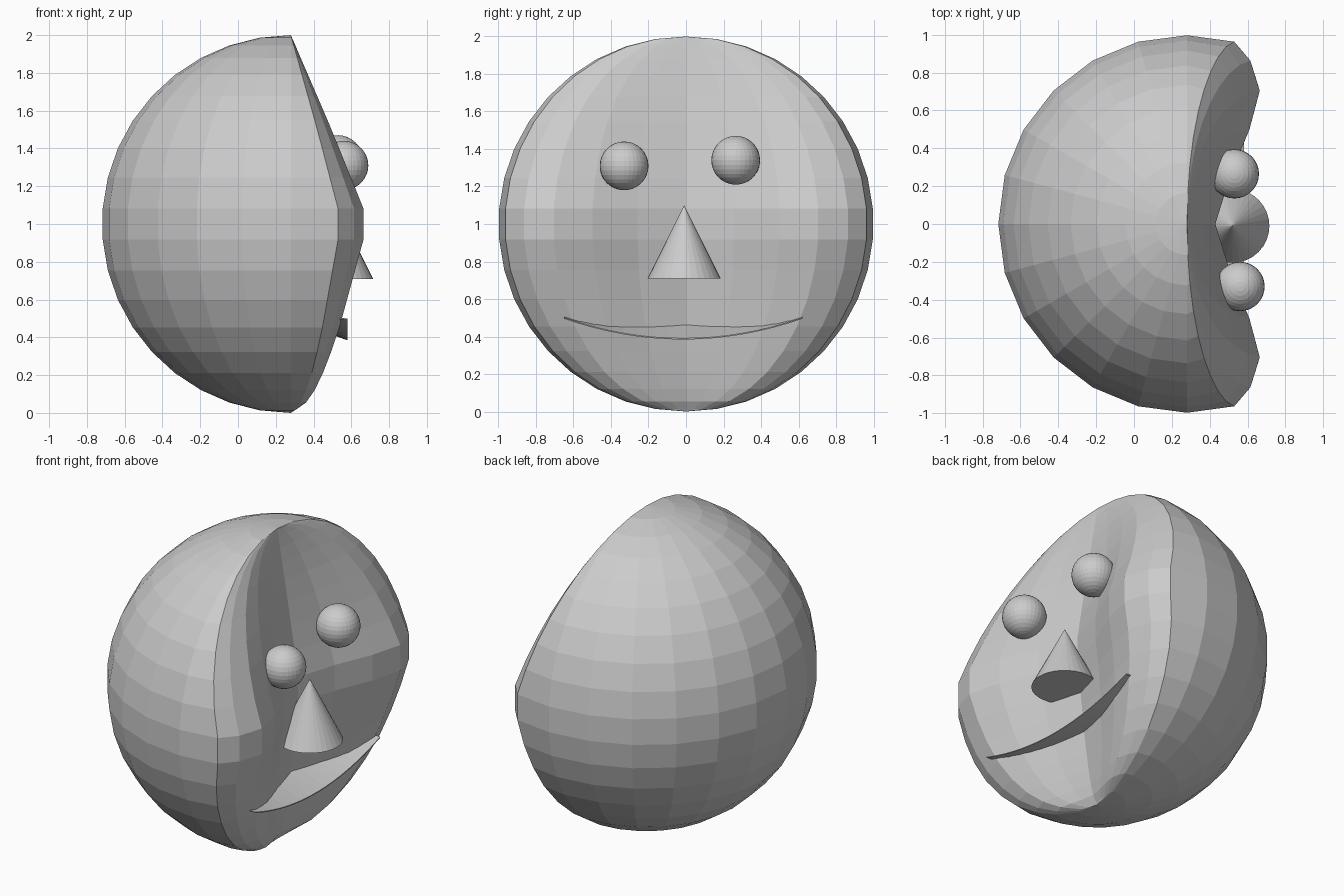
import bpy, bmesh, math

cube = bpy.data.objects.get("Cube")
if cube:
    bpy.data.objects.remove(cube, do_unlink=True)

grey = bpy.data.materials.new("plain grey")
grey.use_nodes = True
COLOUR = (0.6, 0.6, 0.6, 1)
grey.diffuse_color = COLOUR
grey.node_tree.nodes["Principled BSDF"].inputs["Base Color"].default_value = COLOUR


def finish(name, bm, location=(0, 0, 0)):
    mesh = bpy.data.meshes.new(name)
    bmesh.ops.recalc_face_normals(bm, faces=bm.faces)
    bm.to_mesh(mesh)
    bm.free()
    mesh.materials.append(grey)
    obj = bpy.data.objects.new(name, mesh)
    obj.location = location
    bpy.context.collection.objects.link(obj)
    return obj


def lerp(points, t):
    for (a, va), (b, vb) in zip(points, points[1:]):
        if t <= b:
            return va + (vb - va) * max(0, t - a) / (b - a)
    return points[-1][1]


# Head: a faceted ball whose +x half is pushed in to make a hollow face
depth_by_angle = [(0, .15), (15, .23), (30, .33), (45, .385), (60, .335), (75, .25), (90, 0)]
upper_fade = [(0, 1), (.08, 1), (.5, .56), (1, 0)]
lower_fade = [(0, 1), (.08, 1), (.6, .63), (.85, .38), (.95, .2), (1, 0)]
bm = bmesh.new()
bmesh.ops.create_uvsphere(bm, u_segments=24, v_segments=19, radius=1)
for v in bm.verts:
    if v.co.x > 0.001:
        angle = math.degrees(math.atan2(abs(v.co.y), v.co.x))
        fade = lerp(upper_fade if v.co.z > 0 else lower_fade, abs(v.co.z))
        v.co.x = min(v.co.x, lerp(depth_by_angle, angle) * fade)
finish("head", bm, (.28, 0, 1))

# Eyes
for name, place in (("right_eye", (.56, -.33, 1.31)), ("left_eye", (.53, .265, 1.34))):
    bm = bmesh.new()
    bmesh.ops.create_uvsphere(bm, u_segments=32, v_segments=16, radius=.13)
    finish(name, bm, place)

# Nose: a cone standing on its base
bm = bmesh.new()
bmesh.ops.create_cone(bm, cap_ends=True, segments=32, radius1=.195, radius2=0, depth=.39)
finish("nose", bm, (.52, -.01, .905))

# Mouth: a thin curved shelf that slopes down away from the face
bm = bmesh.new()
rows = []
STEPS = 16
for i in range(STEPS + 1):
    t = 2 * i / STEPS - 1
    y, z = -.015 + .635 * t, .39 + .11 * t * t
    slope = .08 * (1 - .75 * t * t)
    rows.append([bm.verts.new((x, y, z + rise))
                 for x, rise in ((.58, 0), (.36, slope), (.36, slope - .006), (.58, -.006))])
for a, b in zip(rows, rows[1:]):
    for k in range(4):
        bm.faces.new((a[k], a[(k + 1) % 4], b[(k + 1) % 4], b[k]))
bm.faces.new(rows[0])
bm.faces.new(rows[-1])
finish("mouth", bm)
